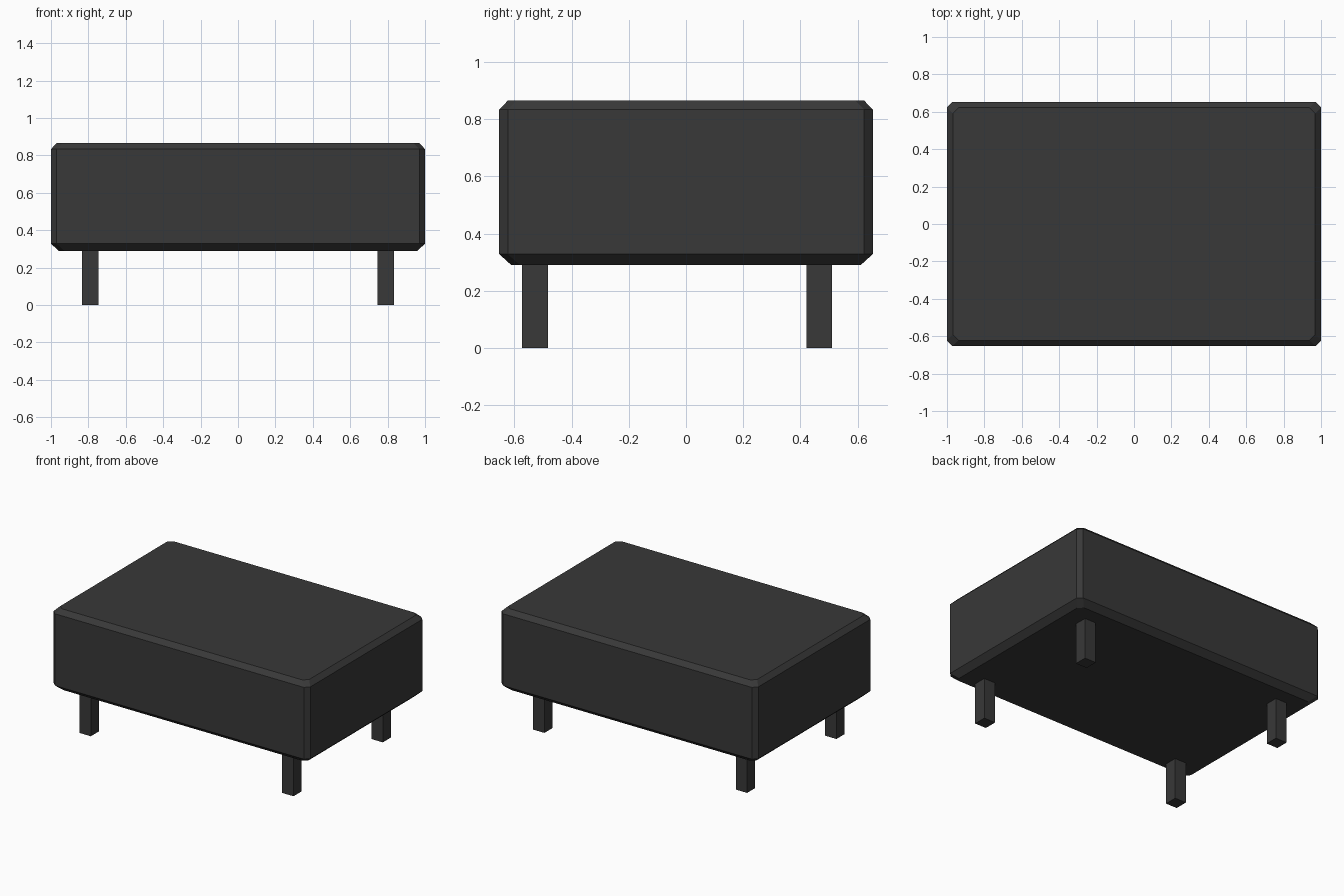
import bpy, bmesh

if "Cube" in bpy.data.objects:
    bpy.data.objects.remove(bpy.data.objects["Cube"])

charcoal = bpy.data.materials.new("charcoal fabric")
charcoal.diffuse_color = (0.04, 0.04, 0.04, 1)
charcoal.use_nodes = True
charcoal.node_tree.nodes["Principled BSDF"].inputs["Base Color"].default_value = charcoal.diffuse_color


def make_object(name, bm):
    bmesh.ops.recalc_face_normals(bm, faces=bm.faces)
    mesh = bpy.data.meshes.new(name)
    bm.to_mesh(mesh)
    bm.free()
    mesh.materials.append(charcoal)
    obj = bpy.data.objects.new(name, mesh)
    bpy.context.collection.objects.link(obj)
    return obj


def ring(bm, hx, hy, cut, z):
    """Rectangle with cut corners, counter-clockwise."""
    pts = []
    for sx, sy in ((1, 1), (-1, 1), (-1, -1), (1, -1)):
        pair = [(sx * hx, sy * (hy - cut)), (sx * (hx - cut), sy * hy)]
        pts += pair if sx * sy > 0 else pair[::-1]
    return [bm.verts.new((x, y, z)) for x, y in pts]


# Cushion: stacked cut-corner rings give chamfered edges
bm = bmesh.new()
rings = [ring(bm, hx, hy, 0.03, z) for hx, hy, z in (
    (0.958, 0.611, 0.29), (1.0, 0.653, 0.328),
    (1.0, 0.653, 0.834), (0.969, 0.622, 0.866))]
for a, b in zip(rings, rings[1:]):
    for i in range(8):
        j = (i + 1) % 8
        bm.faces.new((a[i], a[j], b[j], b[i]))
bm.faces.new(rings[0][::-1])
bm.faces.new(rings[-1])
make_object("cushion", bm)

# Four square legs
for side, x in (("left", -0.79), ("right", 0.79)):
    for end, y in (("front", -0.528), ("back", 0.466)):
        bm = bmesh.new()
        bmesh.ops.create_cube(bm, size=1)
        bmesh.ops.scale(bm, vec=(0.088, 0.09, 0.295), verts=bm.verts)
        bmesh.ops.translate(bm, vec=(x, y, 0.1475), verts=bm.verts)
        make_object(f"{end}_{side}_leg", bm)
